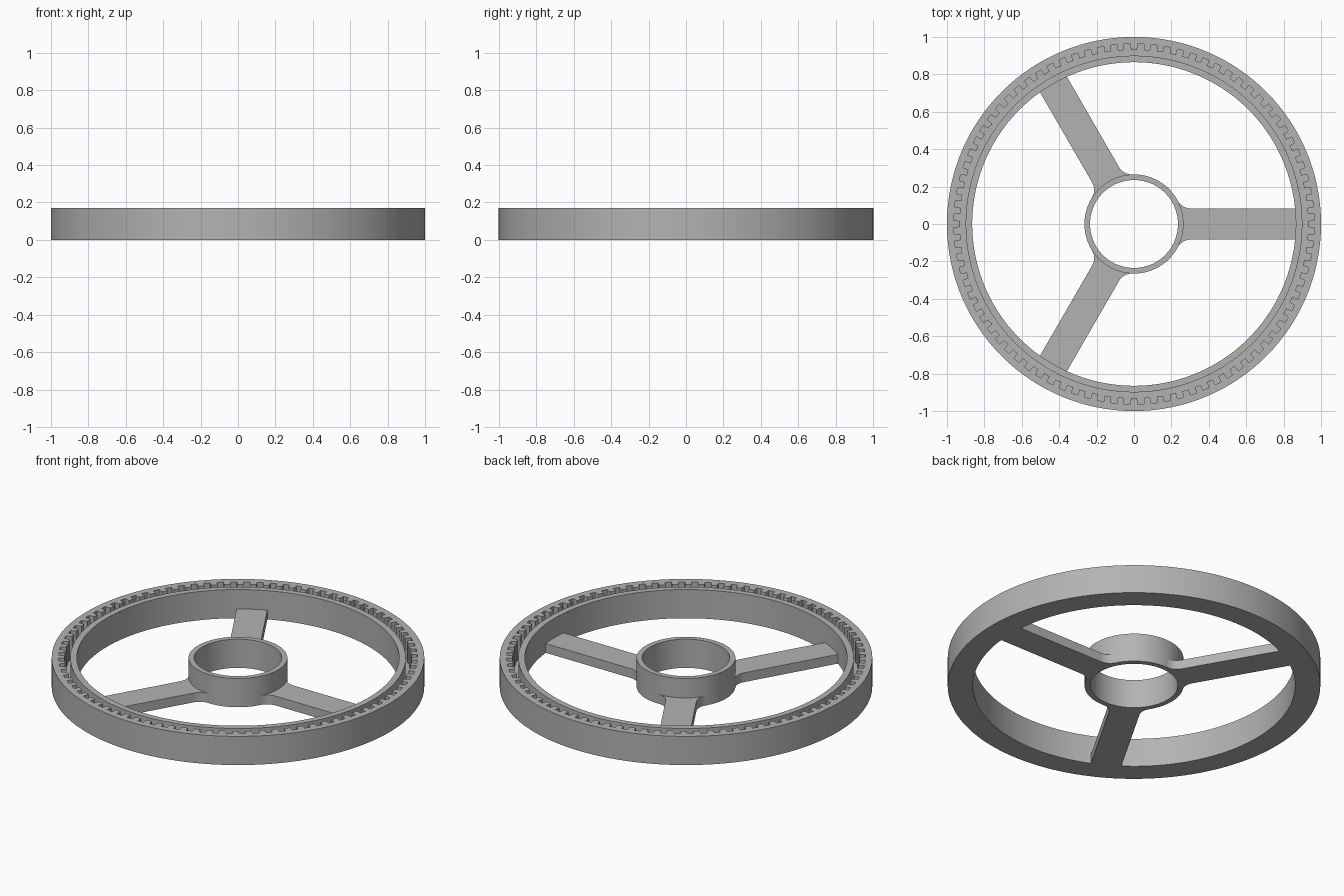
import bpy
import bmesh
from math import cos, sin, pi, atan2, acos, radians

HEIGHT = 0.17
TEETH = 84
HALF_WIDTH = 0.083     # half the spoke width
FILLET = 0.08
HUB_RADIUS = 0.265

default = bpy.data.objects.get("Cube")
if default:
    bpy.data.objects.remove(default, do_unlink=True)

grey = bpy.data.materials.new("plain grey")
grey.use_nodes = True
colour = (0.45, 0.45, 0.45, 1)
grey.diffuse_color = colour
grey.node_tree.nodes["Principled BSDF"].inputs["Base Color"].default_value = colour


def finish(name, bm):
    bmesh.ops.recalc_face_normals(bm, faces=bm.faces)
    mesh = bpy.data.meshes.new(name)
    bm.to_mesh(mesh)
    bm.free()
    obj = bpy.data.objects.new(name, mesh)
    bpy.context.collection.objects.link(obj)
    mesh.materials.append(grey)
    bpy.ops.object.select_all(action="DESELECT")
    obj.select_set(True)
    bpy.context.view_layer.objects.active = obj
    bpy.ops.object.shade_smooth_by_angle(angle=radians(30))
    return obj


def turned_ring(name, section, angles):
    """Sweep a closed section of (radii, z); radii repeat around the ring."""
    bm = bmesh.new()
    loops = [[bm.verts.new((radii[i % len(radii)] * cos(a),
                            radii[i % len(radii)] * sin(a), z))
              for i, a in enumerate(angles)] for radii, z in section]
    for k, low in enumerate(loops):
        high = loops[(k + 1) % len(loops)]
        for i in range(len(angles)):
            j = (i + 1) % len(angles)
            bm.faces.new((low[i], low[j], high[j], high[i]))
    return finish(name, bm)


# Rim with a deep groove, toothed along its outer wall
pitch = 2 * pi / TEETH
tooth_steps = (-0.26, -0.24, 0.24, 0.26)
rim_angles = [(t + s) * pitch for t in range(TEETH) for s in tooth_steps]
tooth = (0.963, 0.931, 0.931, 0.963)
floor = 0.05
turned_ring("toothed_rim", [
    ((0.865,), 0), ((1.0,), 0), ((1.0,), HEIGHT), (tooth, HEIGHT),
    (tooth, floor), ((0.9,), floor), ((0.9,), HEIGHT), ((0.865,), HEIGHT),
], rim_angles)

# Hub tube
turned_ring("hub", [
    ((0.235,), 0), ((HUB_RADIUS,), 0), ((HUB_RADIUS,), HEIGHT), ((0.235,), HEIGHT),
], [2 * pi * i / 128 for i in range(128)])

# Spoke outline: rounded fillets at the hub, ends buried in hub and rim walls
cy = HALF_WIDTH + FILLET
cx = ((HUB_RADIUS + FILLET) ** 2 - cy ** 2) ** 0.5
start = atan2(-cy, -cx)
upper = [(cx + FILLET * cos(a), cy + FILLET * sin(a))
         for a in (start + (-pi / 2 - start) * i / 10 for i in range(11))]
upper.append((0.88, HALF_WIDTH))
spread = atan2(cy, cx)
inner = [(0.25 * cos(a), 0.25 * sin(a))
         for a in (spread * (i / 4 - 1) for i in range(9))]
outline = inner + upper + [(x, -y) for x, y in reversed(upper)]

# Three equal flat spokes
for n, name in enumerate(("left_spoke", "back_right_spoke", "front_right_spoke")):
    bm = bmesh.new()
    face = bm.faces.new([bm.verts.new((x, y, 0)) for x, y in outline])
    lifted = bmesh.ops.extrude_face_region(bm, geom=[face], use_keep_orig=True)
    top = [v for v in lifted["geom"] if isinstance(v, bmesh.types.BMVert)]
    bmesh.ops.translate(bm, verts=top, vec=(0, 0, 0.055))
    spoke = finish(name, bm)
    spoke.rotation_euler.z = n * 2 * pi / 3
